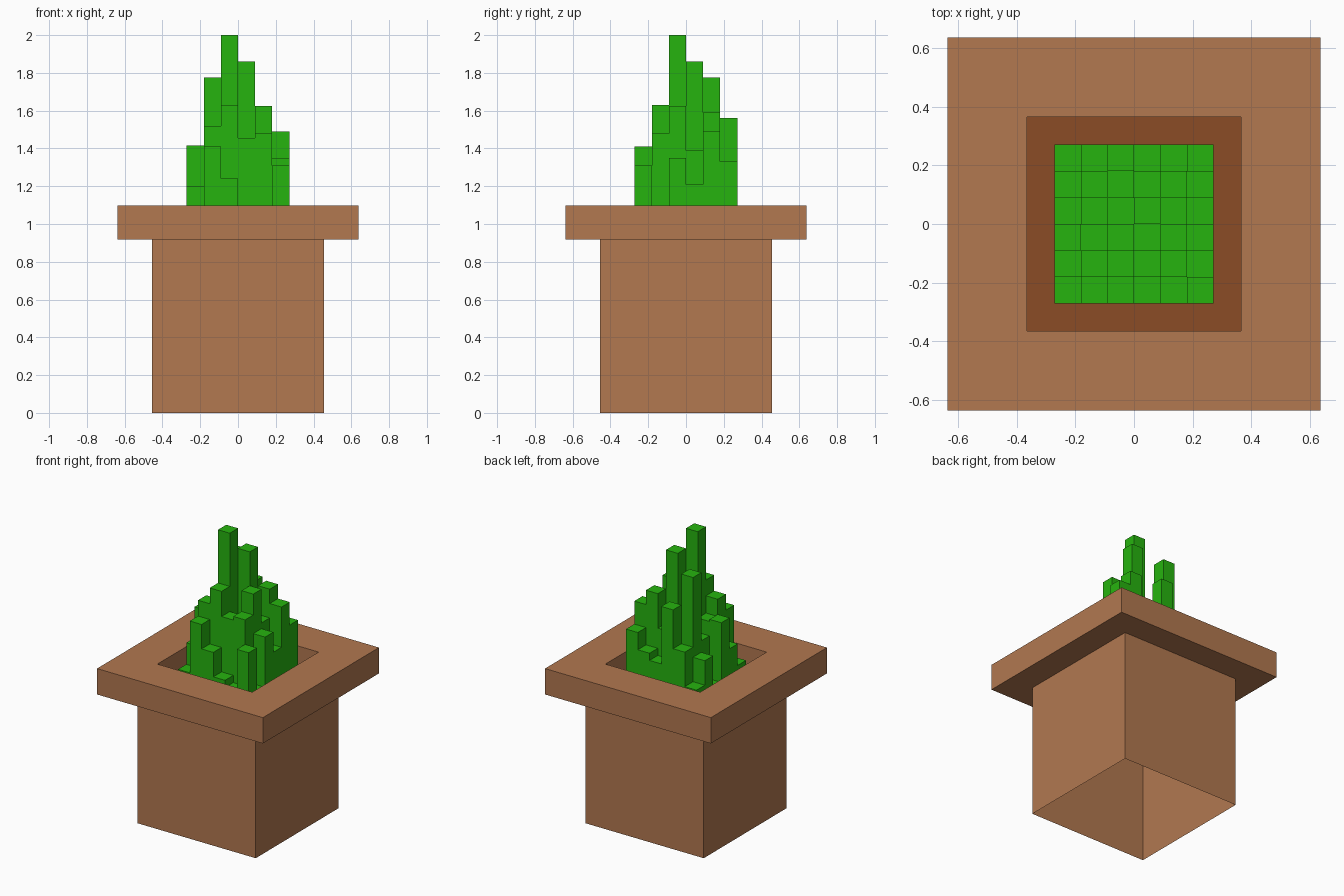
import bpy, bmesh
from mathutils import Matrix

if "Cube" in bpy.data.objects:
    bpy.data.objects.remove(bpy.data.objects["Cube"])


def material(name, rgb):
    # 0-255 display colour to linear
    m = bpy.data.materials.new(name)
    lin = [((c / 255 + 0.055) / 1.055) ** 2.4 if c > 10 else c / 255 / 12.92 for c in rgb]
    m.diffuse_color = (*lin, 1)
    m.use_nodes = True
    m.node_tree.nodes["Principled BSDF"].inputs["Base Color"].default_value = m.diffuse_color
    return m


def add_object(name, bm, mat):
    me = bpy.data.meshes.new(name)
    bm.to_mesh(me)
    bm.free()
    me.materials.append(mat)
    ob = bpy.data.objects.new(name, me)
    bpy.context.collection.objects.link(ob)
    return ob


def square(bm, r, z):
    return [bm.verts.new((sx * r, sy * r, z))
            for sx, sy in ((-1, -1), (1, -1), (1, 1), (-1, 1))]


clay = material("clay", (178, 120, 80))
earth = material("earth", (139, 76, 38))
green = material("green", (38, 180, 15))

# Pot: open-bottomed square shell with overhanging rim and inner lip
SOIL_Z = 0.92
profile = [(0.455, 0), (0.455, 0.917), (0.638, 0.917),
           (0.638, 1.097), (0.365, 1.097), (0.365, SOIL_Z)]
bm = bmesh.new()
loops = [square(bm, r, z) for r, z in profile]
for low, high in zip(loops, loops[1:]):
    for i in range(4):
        j = (i + 1) % 4
        bm.faces.new((low[i], low[j], high[j], high[i]))
add_object("pot", bm, clay)

# Soil inside the rim
bm = bmesh.new()
bm.faces.new(square(bm, 0.455, SOIL_Z))
add_object("soil", bm, earth)

# Grass: 6 x 6 block columns, rows run front to back, values are top heights
heights = [
    [1.05, 1.41, 1.24, 1.07, 1.02, 1.31],
    [1.20, 1.52, 1.63, 1.455, 1.48, 1.00],
    [1.415, 1.40, 2.00, 1.35, 1.625, 1.35],
    [1.00, 1.30, 1.45, 1.86, 1.39, 1.21],
    [1.22, 1.775, 1.40, 1.35, 1.59, 1.49],
    [1.05, 1.29, 1.56, 1.16, 1.21, 1.33],
]
W = 0.0905
bm = bmesh.new()
for j, row in enumerate(heights):
    for i, top in enumerate(row):
        h = top - SOIL_Z
        place = Matrix.Translation(((i - 2.5) * W, (j - 2.5) * W, SOIL_Z + h / 2))
        bmesh.ops.create_cube(bm, size=1, matrix=place @ Matrix.Diagonal((W, W, h, 1)))
add_object("grass", bm, green)
